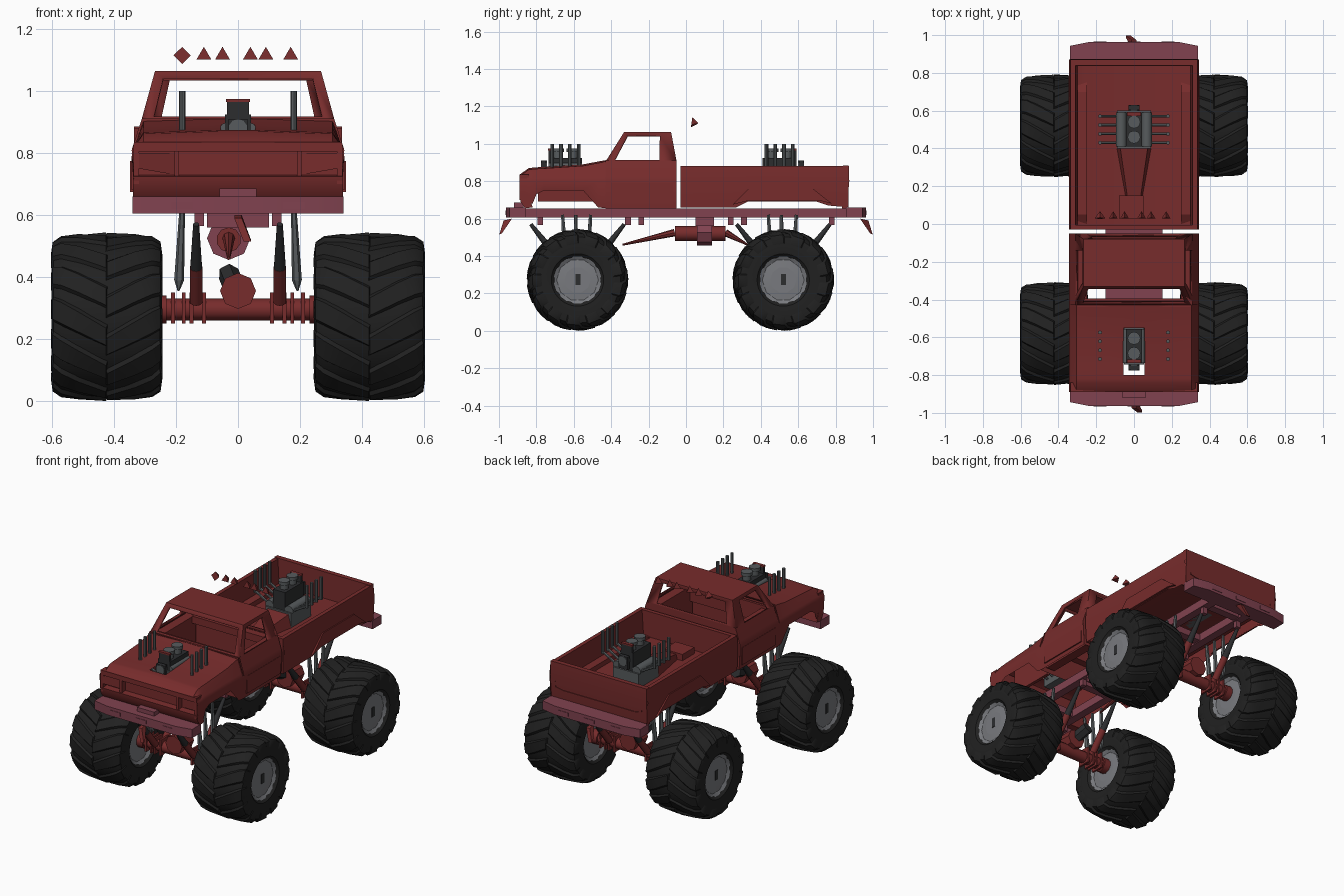
import bpy, bmesh, math
from mathutils import Vector

if "Cube" in bpy.data.objects:
    bpy.data.objects.remove(bpy.data.objects["Cube"])


def material(name, rgb):
    m = bpy.data.materials.new(name)
    m.use_nodes = True
    m.diffuse_color = (*rgb, 1)
    m.node_tree.nodes["Principled BSDF"].inputs["Base Color"].default_value = (*rgb, 1)
    return m


RED = material("body red", (0.185, 0.025, 0.025))
ROSE = material("frame rose", (0.22, 0.055, 0.08))
BLACK = material("tyre black", (0.015, 0.015, 0.015))
SILVER = material("rim grey", (0.19, 0.195, 0.21))
STEEL = material("engine grey", (0.095, 0.105, 0.11))
DARK = material("dark steel", (0.025, 0.026, 0.028))
SIDES = ((1, "left"), (-1, "right"))


def finish(name, bm, mat, angle=30):
    bmesh.ops.recalc_face_normals(bm, faces=bm.faces)
    me = bpy.data.meshes.new(name)
    bm.to_mesh(me)
    bm.free()
    me.materials.append(mat)
    me.shade_smooth()
    me.set_sharp_from_angle(angle=math.radians(angle))
    ob = bpy.data.objects.new(name, me)
    bpy.context.collection.objects.link(ob)
    return ob


def skin(bm, sections, ring=False, caps=False):
    """Join equal-length sections with quads."""
    rows = [[bm.verts.new(p) for p in s] for s in sections]
    n = len(rows[0])
    for a, b in zip(rows, rows[1:]):
        for i in range(n if ring else n - 1):
            j = (i + 1) % n
            bm.faces.new((a[i], a[j], b[j], b[i]))
    if caps:
        bm.faces.new(rows[0])
        bm.faces.new(rows[-1])


def loft(name, sections, mat, ring=False, caps=False):
    bm = bmesh.new()
    skin(bm, sections, ring, caps)
    return finish(name, bm, mat)


def box(name, x, y, z, mat):
    rect = lambda h: [(x[0], y[0], h), (x[1], y[0], h), (x[1], y[1], h), (x[0], y[1], h)]
    return loft(name, [rect(z[0]), rect(z[1])], mat, True, True)


def rod(name, p, q, r1, mat, r2=None, n=10):
    p, q = Vector(p), Vector(q)
    bm = bmesh.new()
    bmesh.ops.create_cone(bm, cap_ends=True, segments=n, radius1=r1,
                          radius2=r1 if r2 is None else r2, depth=(q - p).length)
    turn = (q - p).to_track_quat("Z", "Y").to_matrix().to_4x4()
    bmesh.ops.transform(bm, matrix=turn, verts=bm.verts)
    bmesh.ops.translate(bm, vec=(p + q) / 2, verts=bm.verts)
    return finish(name, bm, mat, 40)


def mirrored(half, y):
    return [(x, y, z) for x, z in half] + [(-x, y, z) for x, z in reversed(half)]


# Hood and front fenders, with wheel arches and an engine opening
hood = [(-.89, .70, .835), (-.84, .68, .87), (-.82, .68, .872), (-.80, .73, .874),
        (-.76, .75, .876), (-.55, .75, .89), (-.47, .66, .905), (-.43, .655, .912)]
shell = loft("hood", [mirrored([(.335, b), (.343, .80), (.335, .82), (.305, t - .008),
                                (.055, t)], y) for y, b, t in hood], RED)
bm = bmesh.new()
bm.from_mesh(shell.data)
hole = [f for f in bm.faces if abs(f.calc_center_median().x) < .01
        and -.8 < f.calc_center_median().y < -.55]
bmesh.ops.delete(bm, geom=hole, context="FACES")
bm.to_mesh(shell.data)
bm.free()
for s, side in SIDES:
    box(side + "_inner_fender", (s * .22, s * .24), (-.79, -.5), (.69, .86), RED)
    box(side + "_grille_post", (s * .32, s * .337), (-.888, -.85), (.70, .83), RED)
    box(side + "_headlight_divider", (s * .19, s * .205), (-.885, -.85), (.72, .81), RED)
    loft(side + "_headlight_recess", [[(s * .205, -.85, .73), (s * .205, -.85, .80)],
                                      [(s * .32, -.885, .75), (s * .32, -.885, .80)]], RED)

# Front panel
box("grille_panel", (-.32, .32), (-.85, -.84), (.70, .83), RED)
box("grille_top", (-.335, .335), (-.89, -.84), (.805, .835), RED)
loft("front_valance", [[(x, -.86, .655), (x, -.885, .69), (x, -.89, .725), (x, -.84, .73), (x, -.82, .66)]
                       for x in (-.338, .338)], RED, True, True)

# Cab lower half
for s, side in SIDES:
    loft(side + "_door", [[(s * .335, y, .655), (s * .343, y, .80), (s * .335, y, .83),
                           (s * .31, y, .912)] for y in (-.43, -.05)], RED)
    box(side + "_door_panel", (s * .336, s * .344), (-.40, -.07), (.68, .79), RED)
    box(side + "_door_lining", (s * .25, s * .308), (-.42, -.06), (.67, .89), RED)
for name, y in (("firewall", -.44), ("cab_back", -.05)):
    loft(name, [[(-x, y, z), (x, y, z)] for x, z in ((.335, .655), (.343, .81), (.31, .912))], RED)
box("dashboard", (-.30, .30), (-.44, -.395), (.80, .908), RED)
box("rear_shelf", (-.25, .25), (-.10, -.055), (.85, .895), RED)

# Cab upper half: roof and four framed window openings
bm = bmesh.new()


def window(a, b, c, d, left, right, bottom, top):
    """Quad a-b (bottom), c-d (top) with an opening at the given fractions."""
    a, b, c, d = map(Vector, (a, b, c, d))
    at = lambda u, v: a.lerp(b, u).lerp(d.lerp(c, u), v)
    hole = [at(left, bottom), at(right, bottom), at(right, top), at(left, top)]
    skin(bm, [[a, b, c, d], hole], True)


roof = [(.312, -.43, .905), (.312, -.05, .905), (.268, -.08, 1.064), (.268, -.33, 1.064)]
flip = [(-x, y, z) for x, y, z in roof]
for r in (roof, flip):
    window(*r, .12, .76, .03, .87)
window(flip[0], roof[0], roof[3], flip[3], .06, .94, .08, .87)
window(flip[1], roof[1], roof[2], flip[2], .10, .90, .08, .87)
skin(bm, [[roof[2], roof[3]], [flip[2], flip[3]]])
bmesh.ops.remove_doubles(bm, verts=bm.verts, dist=.0005)
thick = finish("cab_greenhouse", bm, RED).modifiers.new("thickness", "SOLIDIFY")
thick.thickness = .016

# Cargo bed
bed = [(-.03, .66), (.27, .66), (.33, .69), (.70, .69), (.76, .67), (.87, .66)]
loft("bed_shell", [mirrored([(.335, b), (.343, .80), (.335, .88), (.31, .88),
                             (.30, .73), (.25, .72)], y) for y, b in bed], RED)
box("bed_front_wall", (-.335, .335), (-.03, -.005), (.66, .88), RED)
loft("tailgate", [[(x, .86, .655), (x, .873, .80), (x, .87, .885), (x, .84, .885), (x, .835, .655)]
                  for x in (-.335, .335)], RED, True, True)
for s, side in SIDES:
    outline = ((.25, .675), (.35, .775), (.66, .775), (.78, .68), (.72, .695), (.33, .695))
    loft(side + "_wheel_arch_flare", [[(s * x, y, z) for y, z in outline] for x in (.335, .348)],
         RED, True, True)
    loft(side + "_wheel_well", [[(s * x, y, z) for y, z in ((0, .72), (.05, .75), (.70, .75), (.75, .72))]
                                for x in (.25, .3)], RED, True, True)
loft("bed_floor", [[(-.25, y, .72), (.25, y, .72)] for y in (-.02, .85)], RED)

# Ladder frame and bumpers
for s, side in SIDES:
    box(side + "_frame_rail", (s * .10, s * .15), (-.92, .92), (.605, .655), ROSE)
    for y in (-.78, -.31, -.24, .24, .31, .78):
        box(side + "_rail_tab", (s * .11, s * .14), (y - .015, y + .015), (.565, .61), ROSE)
for y in (-.70, -.37, -.05, .20, .45, .80):
    box("cross_member", (-.12, .12), (y - .025, y + .025), (.61, .65), ROSE)
for e, end in ((-1, "front"), (1, "rear")):
    outline = ((-.34, .855), (-.34, .943), (-.24, .963), (.24, .963), (.34, .943), (.34, .855))
    loft(end + "_bumper", [[(x, e * y, z) for x, y in outline] for z in (.605, .66)], ROSE, True, True)
    for x in (-.18, 0, .18):
        box(end + "_bumper_plate", (x - .035, x + .035), (e * .96, e * .966), (.62, .642), ROSE)
    loft(end + "_tow_hook", [[(x - .03 * e * t, e * y, z) for y, z, t in
                              ((.93, .60, 0), (.975, .59, 0), (.998, .515, 1), (.985, .52, 1))]
                             for x in (-.012, .012)], RED, True, True)
box("front_bumper_mount", (-.06, .06), (-.92, -.87), (.66, .685), ROSE)

# Transfer case and drive shafts
rod("transfer_case", (-.03, -.06, .52), (-.03, .21, .52), .04, RED)
rod("transfer_case_drum", (-.03, .06, .525), (-.03, .14, .525), .07, ROSE, n=8)
box("transfer_mount", (-.10, .10), (.05, .15), (.56, .61), ROSE)
for tail, tip, end in ((-.06, -.34, "front"), (.21, .33, "rear")):
    rod(end + "_drive_shaft", (-.03, tail, .525), (-.03, tip, .46), .02, RED, .005, 8)

# Tyre shape: offset from centre line and radius
CROWN = ((0, .272), (.09, .267), (.145, .26), (.172, .242), (.178, .20))


def wheel(name, cx, cy):
    def ring(u, r, n=36):
        return [(cx + u, cy + r * math.cos(2 * math.pi * i / n),
                 .272 + r * math.sin(2 * math.pi * i / n)) for i in range(n)]
    half = [(u, r - .011) for u, r in CROWN] + [(.172, .14), (.155, .122)]
    tyre = bmesh.new()
    skin(tyre, [ring(-u, r) for u, r in reversed(half)] + [ring(u, r) for u, r in half[1:]], True)
    # Chevron lugs
    count = 13
    for s in (1, -1):
        for k in range(count):
            a0 = 2 * math.pi * (k + (.25 if s > 0 else 0)) / count
            rows = []
            for u, r in CROWN:
                a = a0 - 2.0 * u
                w = .15 + .25 * u
                rows.append([(cx + s * (u + d), cy + rr * math.cos(t), .272 + rr * math.sin(t))
                             for t, rr, d in ((a - w, r - .015, -.004), (a - w * .7, r, .002),
                                              (a + w * .7, r, .002), (a + w, r - .015, -.004))])
            skin(tyre, rows, True, True)
    finish(name + "_tyre", tyre, BLACK, 35)
    # Shallow dished rim on both faces
    rim = bmesh.new()
    for s in (1, -1):
        skin(rim, [ring(s * u, r, 10) for u, r in ((.16, .132), (.148, .112), (.152, .07))], True)
        rim.faces.new([rim.verts.new(p) for p in ring(s * .152, .07, 10)])
    finish(name + "_rim", rim, SILVER, 20)
    out = 1 if cx > 0 else -1
    box(name + "_hub_slot", (cx + out * .147, cx + out * .155), (cy - .012, cy + .015), (.245, .305), DARK)


for cy, end in ((-.58, "front"), (.52, "rear")):
    for s, side in SIDES:
        name = end + "_" + side
        wheel(name, s * .424, cy)
        # Axle brackets, shocks and dampers
        rod(name + "_axle_collar", (s * .23, cy, .295), (s * .33, cy, .295), .045, RED)
        for x in (.11, .15, .175, .21):
            box(name + "_axle_bracket", (s * x - .006, s * x + .006), (cy - .04, cy + .04), (.25, .35), RED)
        for d in (-1, 1):
            foot, mid, top = [(s * .135, cy + d * y, z) for y, z in ((.05, .32), (.14, .43), (.25, .57))]
            rod(name + "_shock_body", foot, mid, .021, RED)
            rod(name + "_shock_shaft", mid, top, .02, DARK, .01)
        for y in (-.08, -.01, .07):
            rod(name + "_damper", (s * .19, cy + y * .8, .39), (s * .18, cy + y, .62), .016, STEEL, .009, 6)
            rod(name + "_damper_foot", (s * .19, cy + y * .8, .39), (s * .192, cy + y * .8, .355), .016, STEEL, .003, 6)
    inward = -math.copysign(1, cy)
    rod(end + "_axle", (-.30, cy, .295), (.30, cy, .295), .035, RED, n=12)
    rod(end + "_differential", (0, cy - .06, .355), (0, cy + .06, .355), .058, RED, n=8)
    rod(end + "_pinion", (-.01, cy, .36), (-.03, cy + inward * .13, .41), .035, DARK, n=6)

    # Engine with twin carburettors, scoop and exhaust stacks
    ey, wide, base = (-.645, .054, .78) if cy < 0 else (.50, .09, .72)
    box(end + "_engine_block", (-wide, wide), (ey - .1, ey + .1), (base, base + .09), STEEL)
    box(end + "_blower", (-.042, .042), (ey - .09, ey + .09), (base + .08, .925), DARK)
    for k in (-.04, .04):
        rod(end + "_carburettor", (0, ey + k, .92), (0, ey + k, .955), .026, STEEL)
        rod(end + "_air_filter", (0, ey + k, .955), (0, ey + k, .975), .034, STEEL, n=12)
    fy = ey + math.copysign(.115, cy)
    box(end + "_blower_belt", (-.03, .03), (fy - .012, fy + .012), (.83, .91), DARK)
    rod(end + "_pulley", (0, fy - .016, .88), (0, fy + .016, .88), .03, STEEL)
    sy = ey + math.copysign(.082, cy)
    box(end + "_scoop", (-.036, .036), (sy - .008, sy + .008), (.92, .965), DARK)
    box(end + "_scoop_lid", (-.038, .038), (sy - .01, sy + .01), (.965, .974), RED)
    for s, side in SIDES:
        rod(end + "_" + side + "_valve_cover", (s * wide * .75, ey - .09, base + .1),
            (s * wide * .75, ey + .09, base + .1), wide * .32, STEEL)
        for k in range(4):
            y = ey - .07 + .047 * k
            rod(end + "_" + side + "_exhaust_header", (s * wide, y, .82), (s * .18, y, .87), .008, STEEL, n=6)
            rod(end + "_" + side + "_exhaust_stack", (s * .18, y, .86), (s * .18, y, 1.0), .01, STEEL, n=8)

# Rear gearbox in the bed
loft("rear_gearbox", [[(-w, y, .72), (w, y, .72), (w * .8, y, h), (-w * .8, y, h)]
                      for y, w, h in ((.40, .09, .80), (.15, .045, .75))], RED, True, True)
box("rear_gearbox_box", (-.08, .05), (.03, .15), (.72, .76), RED)

# Row of small lamp shards behind the roof
for x, n in ((-.18, 4), (-.11, 3), (-.05, 3), (.04, 3), (.09, 3), (.17, 3)):
    rod("lamp_shard", (x, .03, 1.115), (x, .065, 1.11), .028, RED, .002, n)
